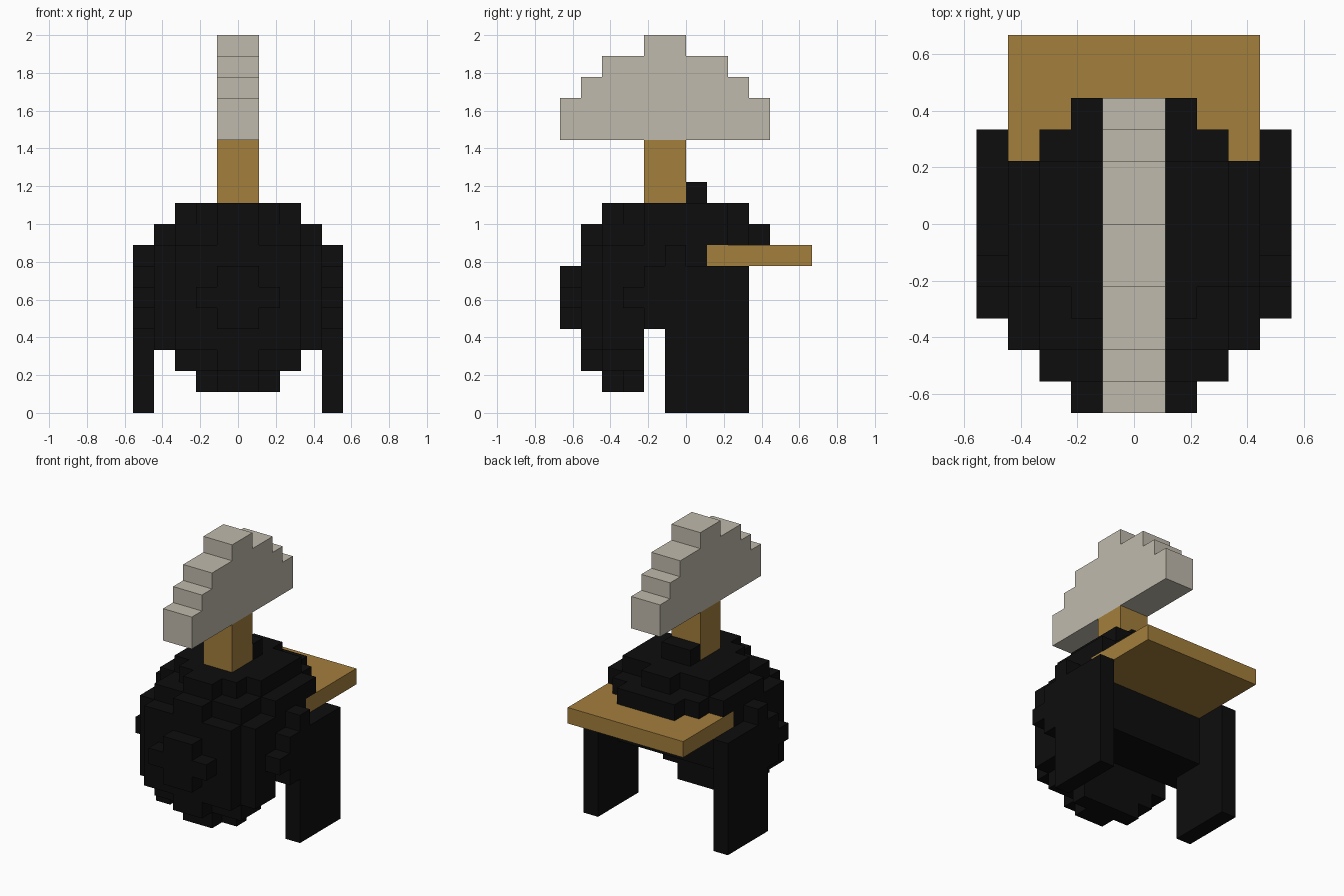
import bpy, bmesh
from mathutils import Vector

cube = bpy.data.objects.get("Cube")
if cube:
    bpy.data.objects.remove(cube, do_unlink=True)

U = 1 / 9  # edge length of one block


def material(name, rgb):
    mat = bpy.data.materials.new(name)
    mat.use_nodes = True
    mat.diffuse_color = (*rgb, 1)
    node = mat.node_tree.nodes["Principled BSDF"]
    node.inputs["Base Color"].default_value = (*rgb, 1)
    node.inputs["Roughness"].default_value = 0.9
    return mat


black = material("black", (0.004, 0.004, 0.004))
wood = material("wood", (0.366, 0.209, 0.045))
bone = material("pale_stone", (0.527, 0.491, 0.413))


def box(x, y, z):
    """All block cells inside the given ranges."""
    return {(i, j, k) for i in range(*x) for j in range(*y) for k in range(*z)}


def build(name, cells, mat):
    """Skin a set of cells with its outer faces only."""
    bm = bmesh.new()
    for cell in cells:
        for axis in range(3):
            for side in (0, 1):
                near = list(cell)
                near[axis] += 2 * side - 1
                if tuple(near) in cells:
                    continue
                a, b = (axis + 1) % 3, (axis + 2) % 3
                ring = []
                for s, t in ((0, 0), (1, 0), (1, 1), (0, 1)):
                    p = Vector(cell)
                    p[axis] += side
                    p[a] += s
                    p[b] += t
                    ring.append(bm.verts.new(p * U))
                bm.faces.new(ring if side else ring[::-1])
    bmesh.ops.remove_doubles(bm, verts=bm.verts, dist=U / 100)
    bmesh.ops.dissolve_limit(bm, angle_limit=0.02, verts=bm.verts, edges=bm.edges)
    mesh = bpy.data.meshes.new(name)
    bm.to_mesh(mesh)
    bm.free()
    mesh.materials.append(mat)
    obj = bpy.data.objects.new(name, mesh)
    bpy.context.collection.objects.link(obj)
    return obj


def in_body(cell):
    """Blocky ball whose rear half sits one block higher and is hollow below."""
    x, y, z = (c + 0.5 for c in cell)
    if y > -2 and z < 4 or y > 1 and z < 8:
        return False
    if z > 9 and abs(x) > 3:
        return False
    middle = 6.5 if y > -1 else 5.5
    return x * x + (y + 1) ** 2 + (z - middle) ** 2 < 23


# Round body with its rear lip and the small knob on top
body = {c for c in box((-5, 5), (-6, 4), (1, 10)) if in_body(c)}
body |= box((-2, 2), (3, 4), (8, 9))
body |= box((-1, 1), (0, 1), (10, 11))
build("body", body, black)

# Side legs
for name, x in (("left_leg", 4), ("right_leg", -5)):
    build(name, box((x, x + 1), (-1, 3), (0, 7)), black)

# Rear shelf
build("shelf", box((-4, 4), (1, 6), (7, 8)), wood)

# Post and stepped crest
build("post", box((-1, 1), (-2, 0), (10, 13)), wood)
crest = set()
for front, back, low, high in ((-6, 4, 13, 15), (-5, 3, 15, 16), (-4, 2, 16, 17), (-2, 0, 17, 18)):
    crest |= box((-1, 1), (front, back), (low, high))
build("crest", crest, bone)
